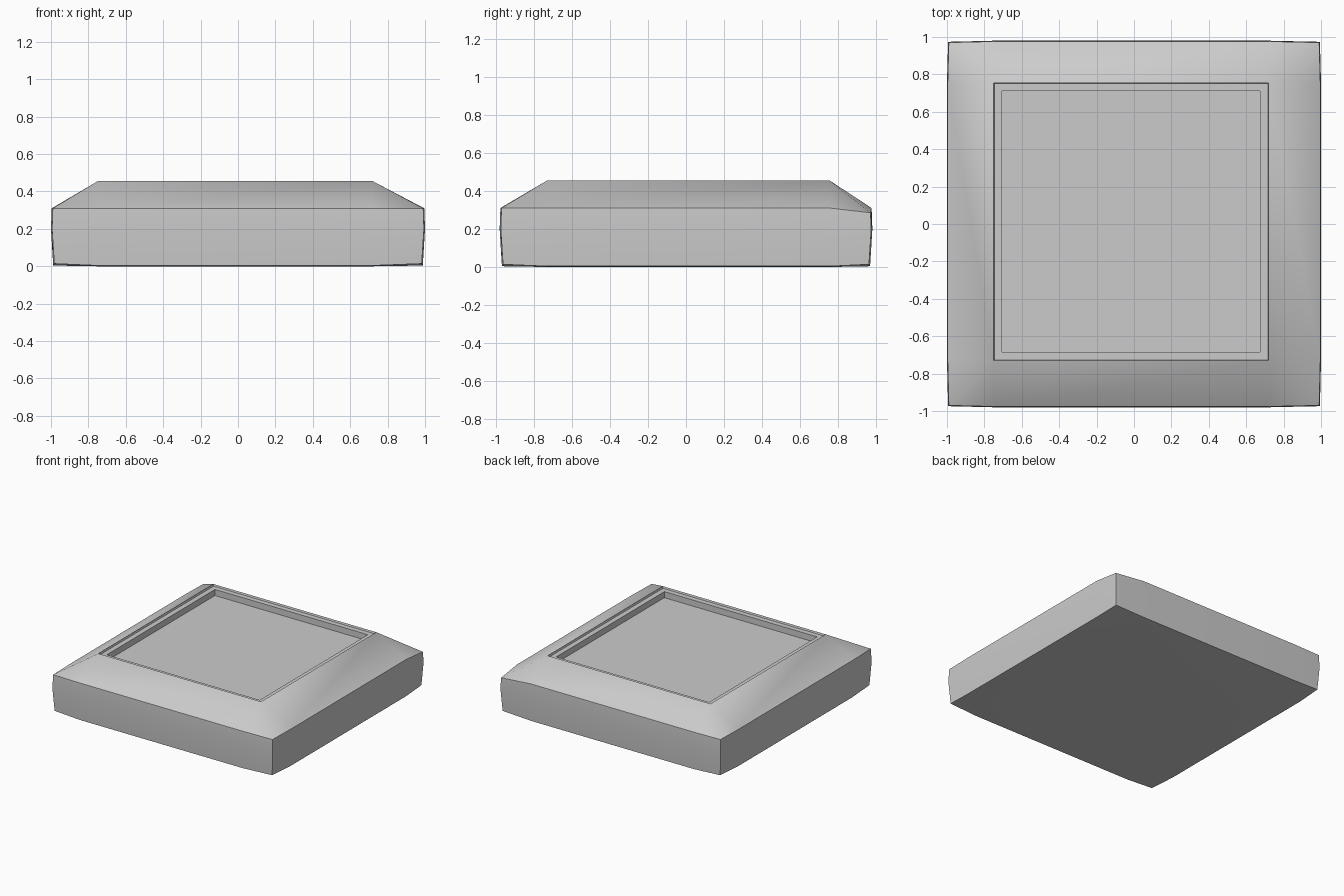
import bpy, bmesh, math

if "Cube" in bpy.data.objects:
    bpy.data.objects.remove(bpy.data.objects["Cube"])

# Extents of the opening in the top (slightly off-centre) and of the body
IX0, IX1, IY0, IY1 = -0.75, 0.72, -0.73, 0.755
HX, HY = 1.0, 0.98

bm = bmesh.new()


def square(inset, z):
    """Four corner vertices of the inner square, counter-clockwise."""
    x0, x1, y0, y1 = IX0 + inset, IX1 - inset, IY0 + inset, IY1 - inset
    return [bm.verts.new((x, y, z)) for x, y in
            ((x0, y0), (x1, y0), (x1, y1), (x0, y1))]


def outline(pull, z, corner_dz=0.0):
    """Twelve vertices: every side has two points and a pulled-in corner."""
    hx, hy = HX - pull, HY - pull
    cx, cy = hx - 0.006, hy - 0.006
    pts = [(-cx, -cy), (IX0, -hy), (IX1, -hy), (cx, -cy), (hx, IY0), (hx, IY1),
           (cx, cy), (IX1, hy), (IX0, hy), (-cx, cy), (-hx, IY1), (-hx, IY0)]
    return [bm.verts.new((x, y, z + (corner_dz if i % 3 == 0 else 0)))
            for i, (x, y) in enumerate(pts)]


def bridge(a, b):
    n = len(a)
    for i in range(n):
        j = (i + 1) % n
        bm.faces.new((a[i], a[j], b[j], b[i]))


hips = []


def slope(ring, sq):
    """Join a twelve-point outline to a square, with a hip at each corner."""
    for k in range(4):
        c, a, b = ring[3 * k], ring[3 * k + 1], ring[3 * k + 2]
        prev = ring[3 * k - 1]
        bm.faces.new((a, b, sq[(k + 1) % 4], sq[k]))
        bm.faces.new((c, a, sq[k]))
        bm.faces.new((prev, c, sq[k]))
        hips.append((c, sq[k]))


# Underside and gently bulged side walls
under = square(0, 0.0)
bm.faces.new(under[::-1])
low = outline(0.012, 0.004, 0.010)
mid = outline(0.0, 0.20)
edge = outline(0.004, 0.31)
edge[6].co.z = 0.285                      # sagging back right corner
slope(low, under)
bridge(low, mid)
bridge(mid, edge)

# Sloped border, stepped rim and recessed panel
lip = square(0, 0.455)
rim_out = square(0.004, 0.44)
rim_in = square(0.045, 0.44)
floor = square(0.045, 0.39)
slope(edge, lip)
for a, b in ((lip, rim_out), (rim_out, rim_in), (rim_in, floor)):
    bridge(a, b)
bm.faces.new(floor)

# Smooth shading with sharp edges, but blended hips
bmesh.ops.recalc_face_normals(bm, faces=bm.faces[:])
for f in bm.faces:
    f.smooth = True
for e in bm.edges:
    e.smooth = e.calc_face_angle(0) < math.radians(25)
for pair in hips:
    bm.edges.get(pair).smooth = True

mesh = bpy.data.meshes.new("bevelled_pad")
bm.to_mesh(mesh)
bm.free()
pad = bpy.data.objects.new("bevelled_pad", mesh)
bpy.context.collection.objects.link(pad)
